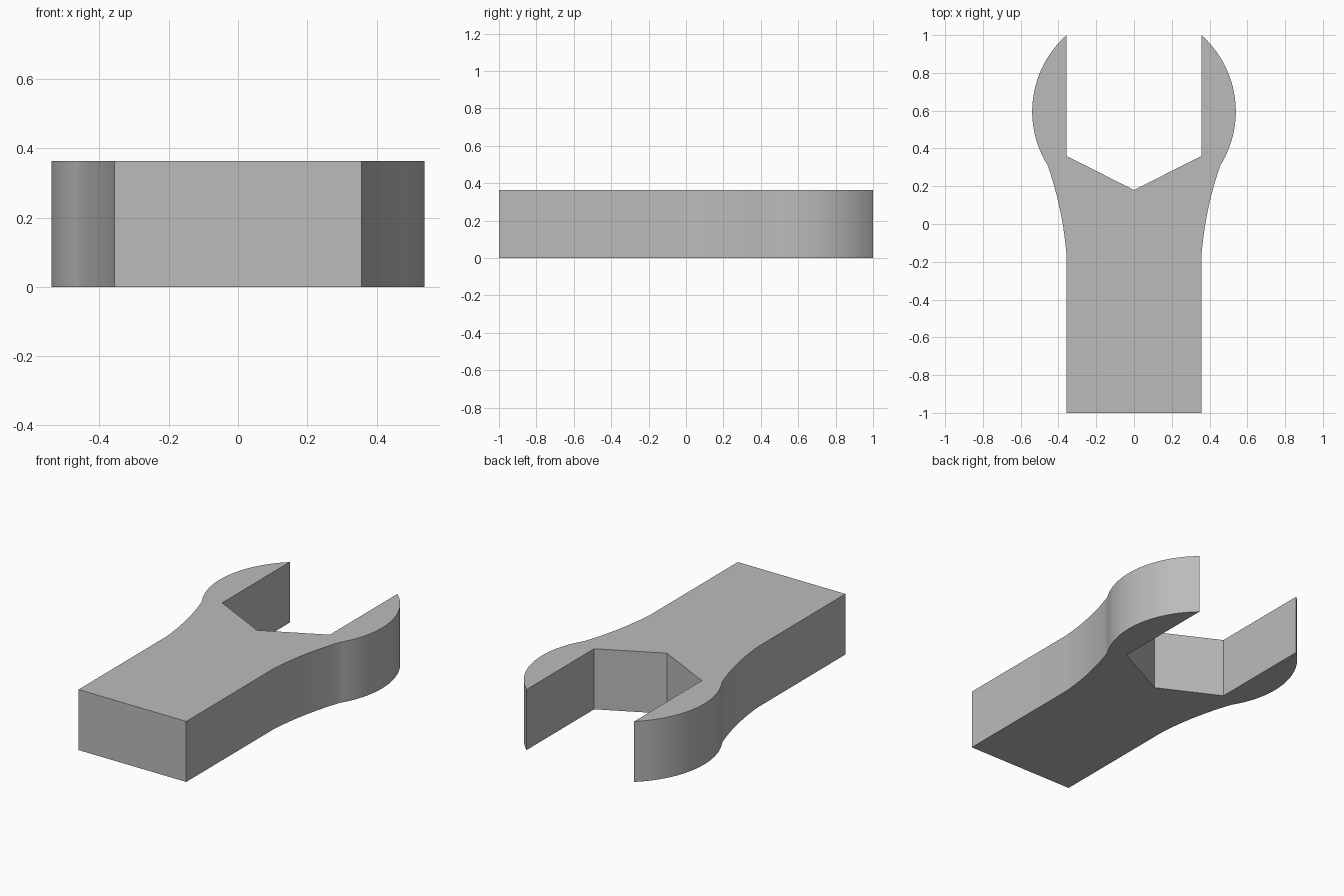
import bpy, bmesh
from math import sin, cos, atan2, radians
from mathutils import Vector

if "Cube" in bpy.data.objects:
    bpy.data.objects.remove(bpy.data.objects["Cube"], do_unlink=True)

HALF, HEIGHT = 0.357, 0.363      # half width of handle and jaw gap, thickness
RADIUS, CENTRE = 0.539, 0.596    # round head

# Flat grey metal
metal = bpy.data.materials.new("grey_metal")
metal.use_nodes = True
grey = (0.5, 0.5, 0.5, 1)
metal.diffuse_color = grey
metal.node_tree.nodes["Principled BSDF"].inputs["Base Color"].default_value = grey


def neck(start, end, sag, steps=12):
    """Shallow concave curve between handle and head."""
    a, b = Vector(start), Vector(end)
    side = Vector((a.y - b.y, b.x - a.x)).normalized()
    return [a.lerp(b, i / steps) + side * sag * 4 * (i / steps) * (1 - i / steps)
            for i in range(steps + 1)]


# Right half of the outline: handle, neck, round jaw, hexagonal notch
low = radians(-32)
high = atan2(1 - CENTRE, HALF)
steps = 32
jaw = [(RADIUS * cos(t), CENTRE + RADIUS * sin(t))
       for t in (low + (high - low) * i / steps for i in range(steps))]
half = [(HALF, -1)]
half += [tuple(p) for p in neck((HALF, -0.17), jaw[0], 0.016)[:-1]]
half += jaw + [(HALF, 1), (HALF, 0.36)]
outline = half + [(0, 0.18)] + [(-x, y) for x, y in reversed(half)]

# Extrude the outline into the solid
bm = bmesh.new()
base = bm.faces.new([bm.verts.new((x, y, 0)) for x, y in outline])
top = bmesh.ops.extrude_face_region(bm, geom=[base], use_keep_orig=True)
bmesh.ops.translate(bm, vec=(0, 0, HEIGHT),
                    verts=[v for v in top["geom"] if isinstance(v, bmesh.types.BMVert)])
bmesh.ops.recalc_face_normals(bm, faces=bm.faces)
mesh = bpy.data.meshes.new("wrench_body")
bm.to_mesh(mesh)
bm.free()
mesh.materials.append(metal)

wrench = bpy.data.objects.new("wrench_body", mesh)
bpy.context.collection.objects.link(wrench)
bpy.ops.object.select_all(action="DESELECT")
wrench.select_set(True)
bpy.context.view_layer.objects.active = wrench
bpy.ops.object.shade_smooth_by_angle(angle=radians(30))
